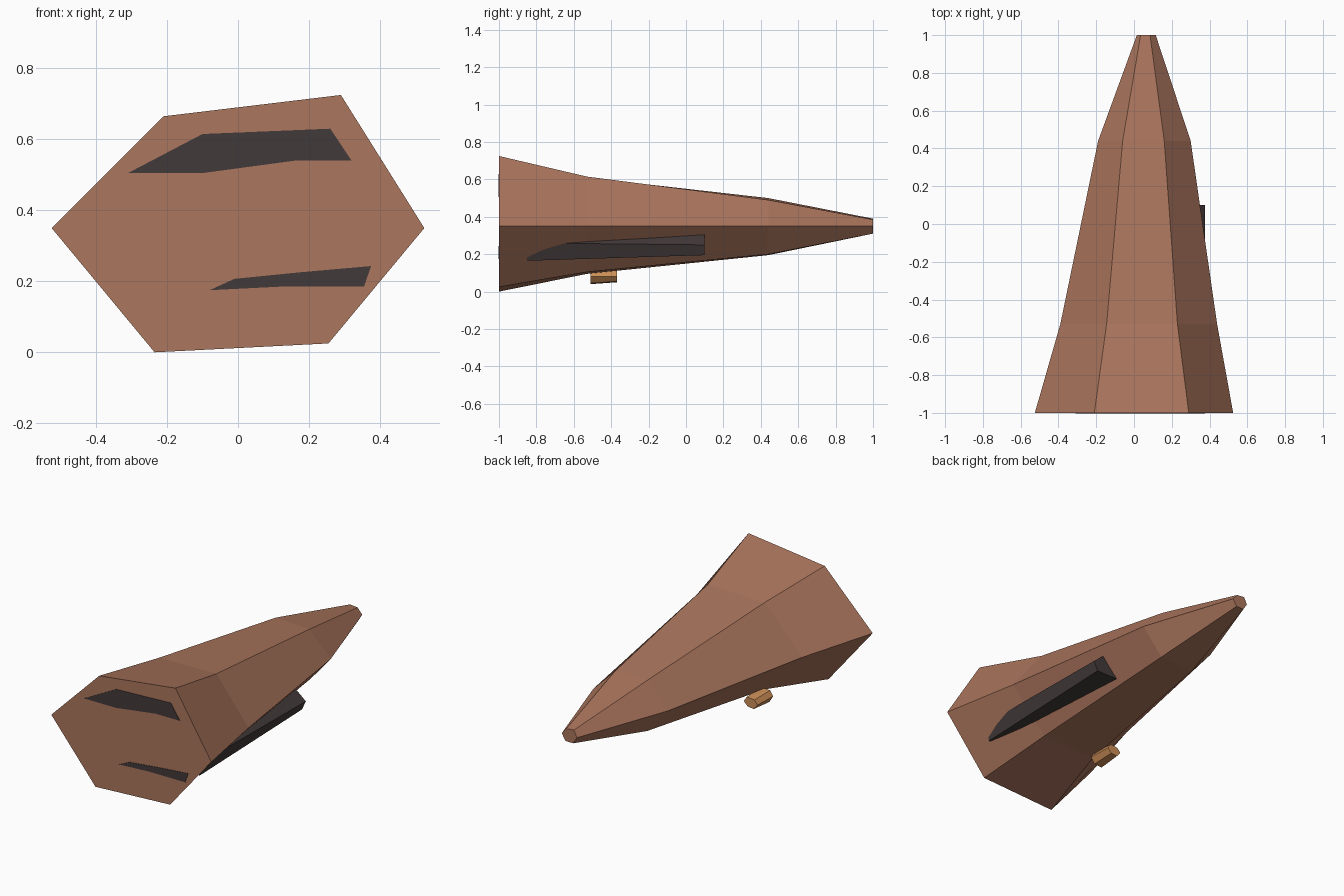
import bpy
import bmesh

cube = bpy.data.objects.get("Cube")
if cube:
    bpy.data.objects.remove(cube, do_unlink=True)


def material(name, rgb):
    mat = bpy.data.materials.new(name)
    mat.use_nodes = True
    mat.diffuse_color = (*rgb, 1)
    mat.node_tree.nodes["Principled BSDF"].inputs["Base Color"].default_value = (*rgb, 1)
    return mat


def loft(name, rings, mat):
    """Join matching (x, z) outlines, each at its own y, into a capped solid."""
    bm = bmesh.new()
    loops = [[bm.verts.new((x, y, z)) for x, z in pts] for y, pts in rings]
    for a, b in zip(loops, loops[1:]):
        for i in range(len(a)):
            j = (i + 1) % len(a)
            bm.faces.new((a[i], a[j], b[j], b[i]))
    bm.faces.new(loops[0])
    bm.faces.new(loops[-1])
    bmesh.ops.recalc_face_normals(bm, faces=bm.faces)
    mesh = bpy.data.meshes.new(name)
    bm.to_mesh(mesh)
    bm.free()
    mesh.materials.append(mat)
    obj = bpy.data.objects.new(name, mesh)
    bpy.context.collection.objects.link(obj)
    return obj


brown = material("clay_brown", (0.41, 0.18, 0.11))
dark = material("charcoal", (0.055, 0.041, 0.041))
tan = material("tan", (0.61, 0.275, 0.098))

# Six-sided tapering hull: left, top pair, right, bottom pair
loft("hull", [
    (-1.0, [(-.525, .35), (-.21, .665), (.29, .725), (.525, .35), (.255, .025), (-.235, 0)]),
    (-.53, [(-.39, .35), (-.145, .61), (.23, .615), (.44, .35), (.21, .105), (-.145, .095)]),
    (.44, [(-.19, .35), (-.06, .50), (.16, .49), (.30, .35), (.17, .20), (-.055, .195)]),
    (1.0, [(.015, .35), (.035, .39), (.085, .385), (.115, .35), (.09, .31), (.04, .31)]),
], brown)

# Dark pod sunk into the lower left flank
loft("side_pod", [
    (-.85, [(.375, .26), (.2, .40), (.1, .30), (.1, .165), (.345, .165)]),
    (.10, [(.375, .25), (.2, .395), (.1, .30), (.1, .195), (.35, .195)]),
], dark)

# Small six-sided block beneath the hull
loft("belly_block", [
    (-.51, [(-.215, .08), (-.195, .11), (-.135, .115), (-.115, .08), (-.14, .045), (-.19, .04)]),
    (-.37, [(-.21, .08), (-.19, .105), (-.14, .11), (-.12, .08), (-.145, .055), (-.185, .05)]),
], tan)

# Thin dark panels on the flat front end
panels = {
    "upper_panel": [(-.31, .505), (-.10, .615), (.26, .63), (.32, .54), (.16, .54), (-.10, .505)],
    "lower_panel": [(-.08, .175), (-.01, .207), (.17, .225), (.375, .243), (.355, .185), (.12, .185)],
}
for name, outline in panels.items():
    loft(name, [(-1.002, outline), (-.999, outline)], dark)
